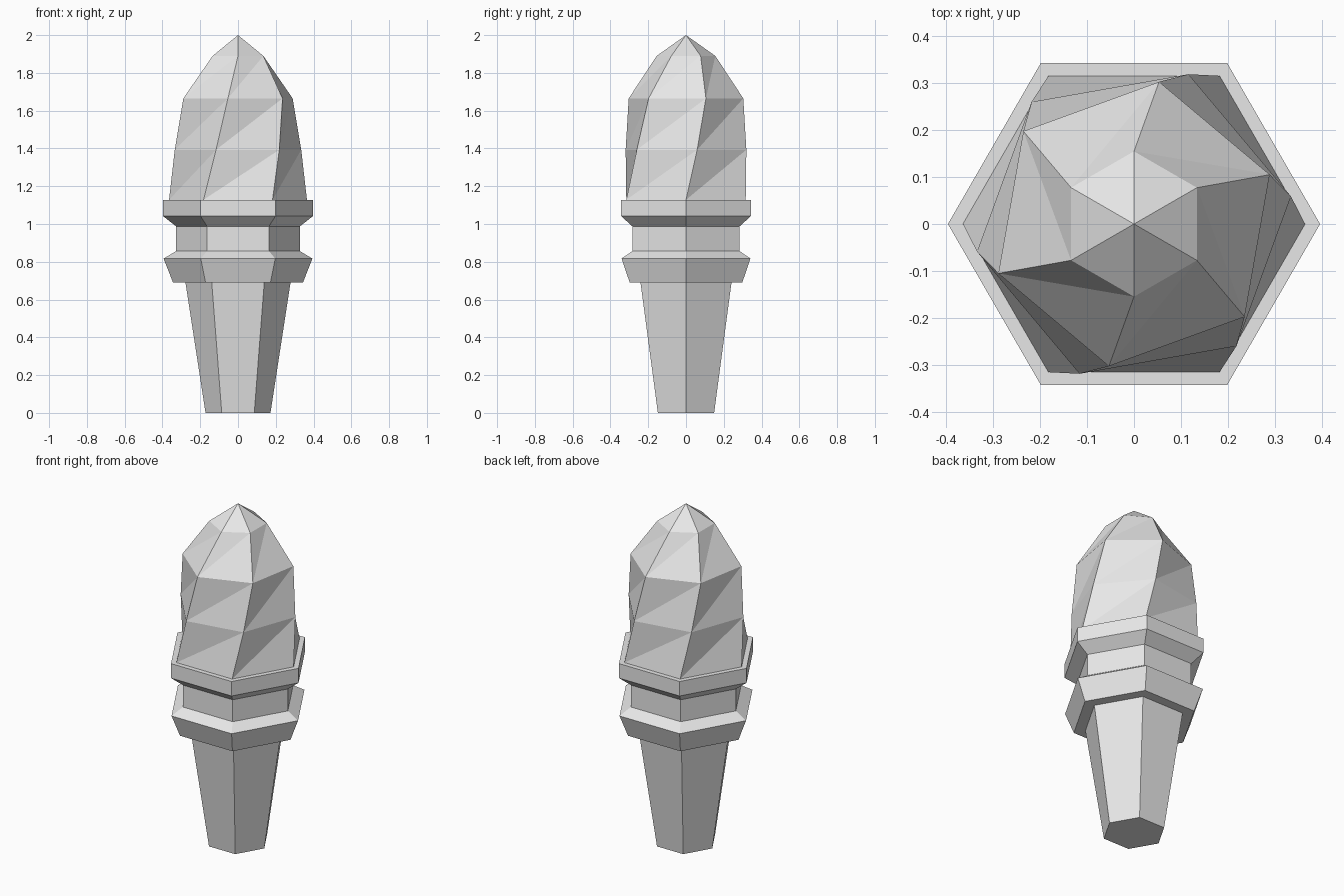
import bpy, bmesh
from math import cos, sin, radians

SIDES = 6

old = bpy.data.objects.get("Cube")
if old:
    bpy.data.objects.remove(old, do_unlink=True)

grey = bpy.data.materials.new("light_grey")
grey.use_nodes = True
grey.diffuse_color = (0.8, 0.8, 0.8, 1)
grey.node_tree.nodes["Principled BSDF"].inputs["Base Color"].default_value = (0.8, 0.8, 0.8, 1)


def hex_loft(name, rings, tip=None):
    """Loft six-sided rings of (z, radius, twist in degrees); optional pointed tip."""
    bm = bmesh.new()
    loops = []
    for z, r, twist in rings:
        angles = [radians(twist + 360 * k / SIDES) for k in range(SIDES)]
        loops.append([bm.verts.new((r * cos(a), r * sin(a), z)) for a in angles])
    bm.faces.new(loops[0][::-1])
    for (low, up), (ring, next_ring) in zip(zip(loops, loops[1:]), zip(rings, rings[1:])):
        for k in range(SIDES):
            n = (k + 1) % SIDES
            if ring[2] == next_ring[2]:
                bm.faces.new((low[k], low[n], up[n], up[k]))
            else:
                # Twisted panels fold along one diagonal
                bm.faces.new((low[k], low[n], up[n]))
                bm.faces.new((low[k], up[n], up[k]))
    top = loops[-1]
    if tip is None:
        bm.faces.new(top)
    else:
        apex = bm.verts.new((0, 0, tip))
        for k in range(SIDES):
            bm.faces.new((top[k], top[(k + 1) % SIDES], apex))
    mesh = bpy.data.meshes.new(name)
    bm.to_mesh(mesh)
    bm.free()
    mesh.materials.append(grey)
    obj = bpy.data.objects.new(name, mesh)
    bpy.context.collection.objects.link(obj)
    return obj


# Tapered lower shaft
hex_loft("tapered_shaft", [(0, 0.172, 0), (0.69, 0.278, 0)])

# Collar with two flared rims and a narrow waist
hex_loft("flared_collar", [
    (0.69, 0.344, 0), (0.817, 0.394, 0), (0.857, 0.327, 0),
    (0.987, 0.327, 0), (1.042, 0.397, 0), (1.128, 0.397, 0)])

# Twisted, pointed upper swirl
hex_loft("twisted_swirl", [
    (1.128, 0.365, 0), (1.393, 0.34, 10), (1.665, 0.308, 20),
    (1.89, 0.155, 30)], tip=2.0)
